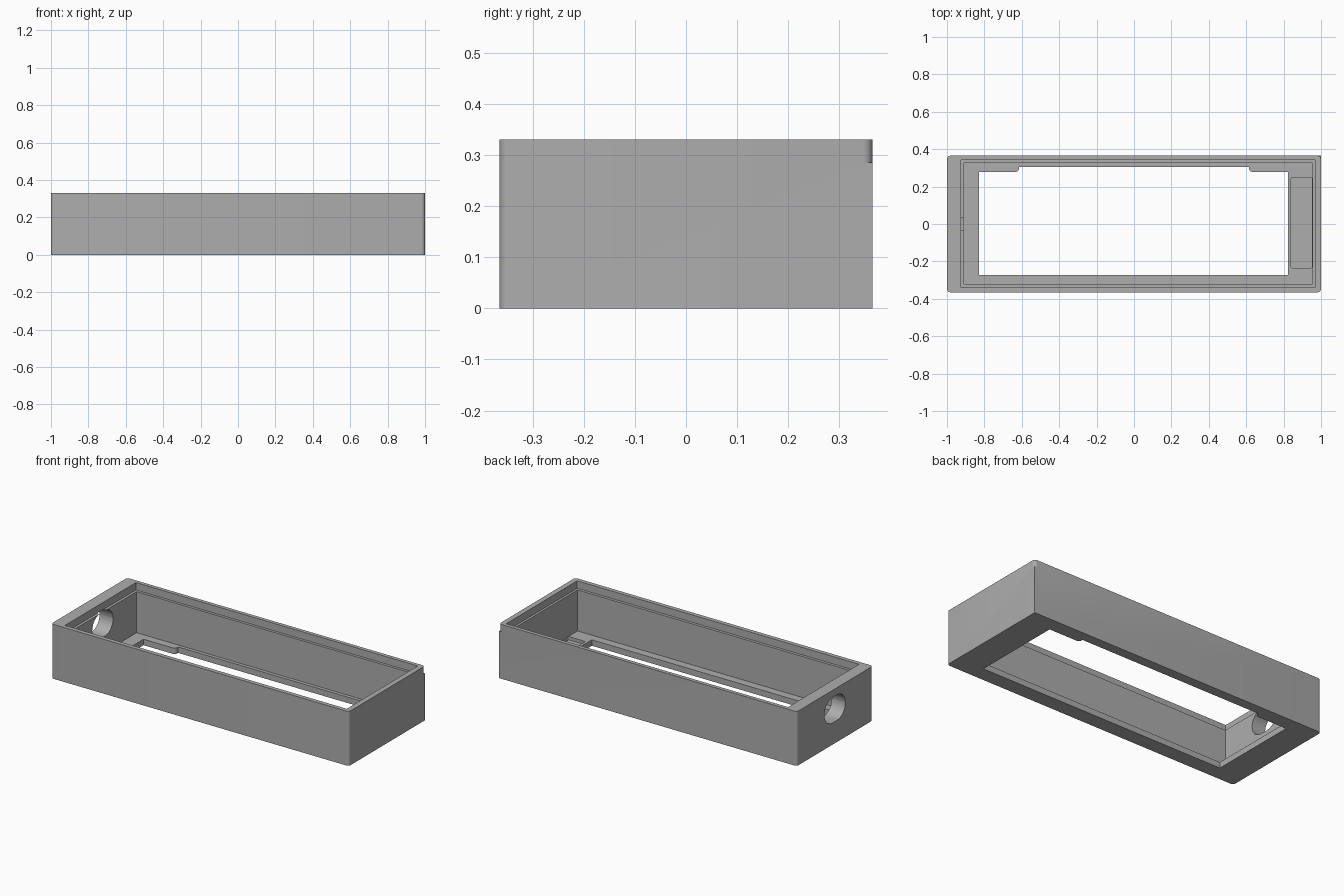
import bpy, bmesh, math
from mathutils import Vector

if "Cube" in bpy.data.objects:
    bpy.data.objects.remove(bpy.data.objects["Cube"], do_unlink=True)

HEIGHT, LEDGE, FLOOR = 0.33, 0.285, 0.036
HALF_X, HALF_Y, FILLET = 1.0, 0.365, 0.018

grey = bpy.data.materials.new("plain grey")
grey.use_nodes = True
colour = (0.42, 0.42, 0.42, 1)
grey.diffuse_color = colour
grey.node_tree.nodes["Principled BSDF"].inputs["Base Color"].default_value = colour


def rounded(points, steps=6):
    """Outline from (x, y, radius) corners, each rounded by its radius."""
    out = []
    for i, (x, y, r) in enumerate(points):
        p = Vector((x, y))
        if not r:
            out.append(p)
            continue
        a = (Vector(points[i - 1][:2]) - p).normalized()
        b = (Vector(points[(i + 1) % len(points)][:2]) - p).normalized()
        centre = p + (a + b) * r
        for k in range(steps + 1):
            t = k / steps * math.pi / 2
            out.append(centre - b * r * math.cos(t) - a * r * math.sin(t))
    return out


def rect(x0, x1, y0, y1, r=0):
    return rounded([(x0, y0, r), (x1, y0, r), (x1, y1, r), (x0, y1, r)])


def prism(name, outline, low, high, axis="z"):
    """Extrude an outline along z, or along x when it lies in the yz plane."""
    bm = bmesh.new()
    place = (lambda p, h: (p.x, p.y, h)) if axis == "z" else (lambda p, h: (h, p.x, p.y))
    face = bm.faces.new([bm.verts.new(place(p, low)) for p in outline])
    moved = bmesh.ops.extrude_face_region(bm, geom=[face])["geom"]
    offset = Vector((0, 0, high - low)) if axis == "z" else Vector((high - low, 0, 0))
    bmesh.ops.translate(bm, vec=offset, verts=[v for v in moved if isinstance(v, bmesh.types.BMVert)])
    bmesh.ops.recalc_face_normals(bm, faces=bm.faces)
    mesh = bpy.data.meshes.new(name)
    bm.to_mesh(mesh)
    bm.free()
    mesh.materials.append(grey)
    obj = bpy.data.objects.new(name, mesh)
    bpy.context.collection.objects.link(obj)
    return obj


# Outer shell: the back corner at +x stays sharp below the ledge
r = FILLET
shell = prism("enclosure_frame", rounded([
    (-HALF_X, -HALF_Y, r), (HALF_X, -HALF_Y, r),
    (HALF_X, HALF_Y, 0), (-HALF_X, HALF_Y, r)]), 0, HEIGHT)

# Rounding of that corner above the ledge
cx, cy = HALF_X - r, HALF_Y - r
arc = [Vector((cx + r * math.cos(k * math.pi / 12), cy + r * math.sin(k * math.pi / 12)))
       for k in range(7)]
corner = arc + [Vector((cx, HALF_Y + r)), Vector((HALF_X + r, HALF_Y + r)), Vector((HALF_X + r, cy))]

# Floor opening with a tab at each back corner
tab = 0.02
opening = rounded([
    (-0.829, -0.273, 0), (0.823, -0.273, 0), (0.823, 0.278, 0), (0.615, 0.278, tab),
    (0.615, 0.305, 0), (-0.615, 0.305, 0), (-0.615, 0.278, tab), (-0.829, 0.278, 0)])

cutters = [
    prism("corner_cutter", corner, LEDGE, HEIGHT + 0.1),
    prism("lid_recess_cutter", rect(-0.925, 0.968, -0.339, 0.342), LEDGE, HEIGHT + 0.1),
    prism("cavity_cutter", rect(-0.909, 0.954, -0.322, 0.326), FLOOR, HEIGHT + 0.1),
    prism("opening_cutter", opening, -0.1, 0.1),
    prism("floor_pocket_cutter", rect(0.84, 0.953, -0.235, 0.249, 0.008), 0.016, 0.1),
    prism("cable_hole_cutter", rect(-0.1, 0.1, 0.132, 0.286, 0.076), -1.1, -0.85, "x"),
]

# Cut every recess and bake the result
bpy.context.view_layer.objects.active = shell
for cutter in cutters:
    mod = shell.modifiers.new(cutter.name, "BOOLEAN")
    mod.operation, mod.solver, mod.object = "DIFFERENCE", "EXACT", cutter
    bpy.ops.object.modifier_apply(modifier=mod.name)
for cutter in cutters:
    bpy.data.objects.remove(cutter, do_unlink=True)

bpy.ops.object.select_all(action="DESELECT")
shell.select_set(True)
bpy.ops.object.shade_smooth_by_angle(angle=math.radians(30))
